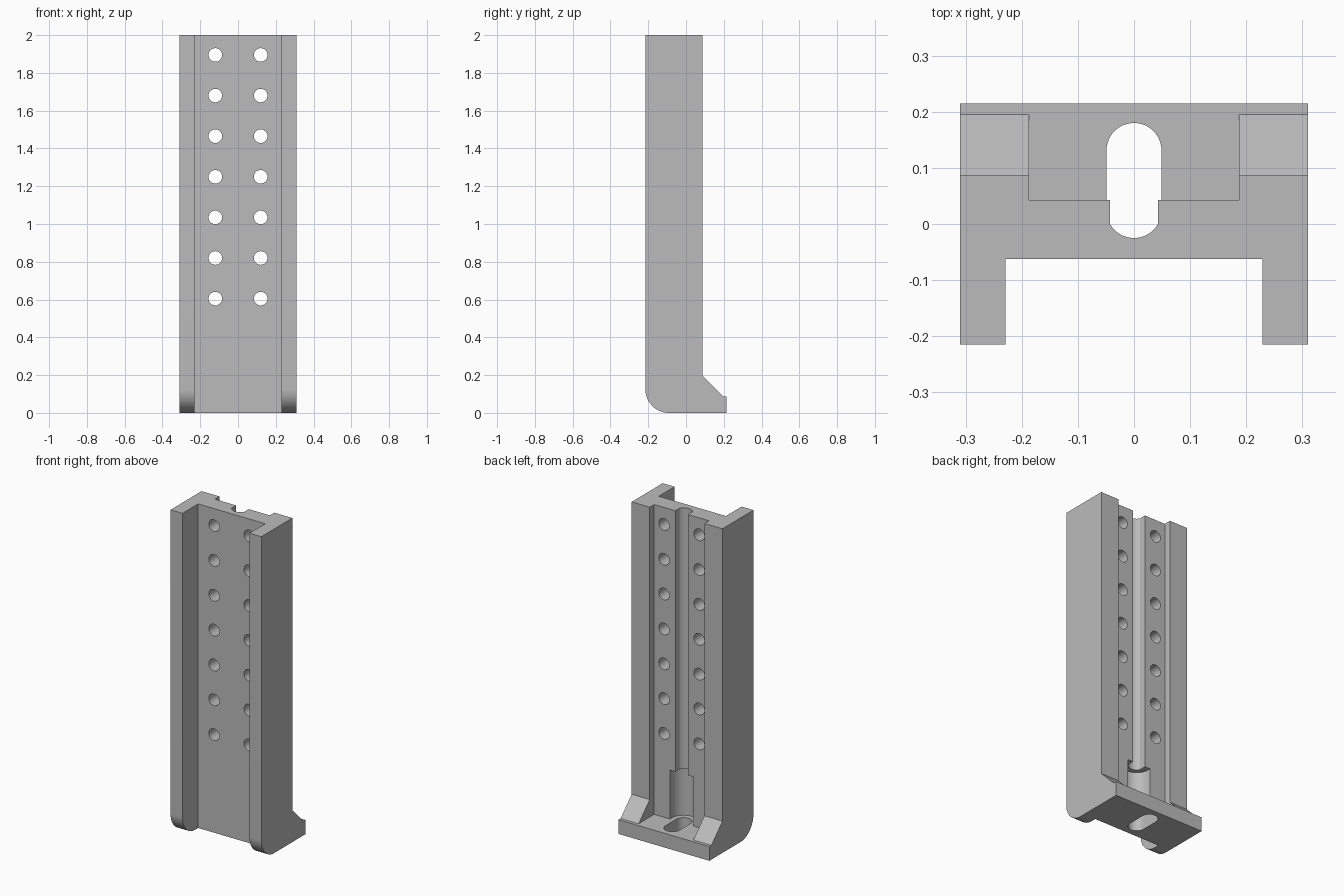
import bpy, bmesh, math
from mathutils import Vector

cube = bpy.data.objects.get("Cube")
if cube:
    bpy.data.objects.remove(cube, do_unlink=True)

FLOOR = 0.088      # top of the foot
WEB_BACK = 0.043   # rear face of the web between the rails

grey = bpy.data.materials.new("plain_grey")
grey.use_nodes = True
grey.diffuse_color = (0.5, 0.5, 0.5, 1)
grey.node_tree.nodes["Principled BSDF"].inputs["Base Color"].default_value = (0.5, 0.5, 0.5, 1)


def prism(name, points, offset):
    """Extrude a closed outline of 3D points by an offset."""
    bm = bmesh.new()
    face = bm.faces.new([bm.verts.new(p) for p in points])
    ext = bmesh.ops.extrude_face_region(bm, geom=[face])
    bmesh.ops.translate(bm, vec=Vector(offset),
                        verts=[v for v in ext["geom"] if isinstance(v, bmesh.types.BMVert)])
    bmesh.ops.recalc_face_normals(bm, faces=bm.faces)
    mesh = bpy.data.meshes.new(name)
    bm.to_mesh(mesh)
    bm.free()
    mesh.materials.append(grey)
    obj = bpy.data.objects.new(name, mesh)
    bpy.context.collection.objects.link(obj)
    return obj


def upright(name, outline, z0, z1):
    return prism(name, [(x, y, z0) for x, y in outline], (0, 0, z1 - z0))


def box(name, half, y0, y1, z0, z1):
    return upright(name, [(-half, y0), (half, y0), (half, y1), (-half, y1)], z0, z1)


def arc(cx, cy, r, a0, a1, n):
    return [(cx + r * math.cos(a0 + (a1 - a0) * i / n),
             cy + r * math.sin(a0 + (a1 - a0) * i / n)) for i in range(n + 1)]


def cut(body, cutter):
    cutter.hide_render = True
    mod = body.modifiers.new("cut", "BOOLEAN")
    mod.operation = "DIFFERENCE"
    mod.solver = "EXACT"
    mod.object = cutter
    bpy.context.view_layer.objects.active = body
    bpy.ops.object.modifier_apply(modifier=mod.name)
    bpy.data.objects.remove(cutter, do_unlink=True)


# Side outline with rounded front toe, rear foot and gusset slope
side = arc(-0.09, 0.125, 0.125, math.pi, 1.5 * math.pi, 20)
side += [(0.215, 0), (0.215, FLOOR), (0.195, FLOOR), (0.087, 0.196), (0.087, 2), (-0.215, 2)]
body = prism("rail_bracket", [(-0.31, y, z) for y, z in side], (0.62, 0, 0))

# Front and rear channels
cut(body, box("front_channel", 0.229, -0.4, -0.062, -0.1, 2.1))
cut(body, box("rear_channel", 0.187, WEB_BACK, 0.4, FLOOR, 2.1))

# Wide screw head pocket at the bottom of the web
pocket = arc(0, 0.024, 0.08, math.pi, 2 * math.pi, 32) + [(0.08, 0.2), (-0.08, 0.2)]
cut(body, upright("head_pocket", pocket, FLOOR, 0.39))

# Narrow round-bottomed groove up the web
a = math.acos(0.043 / 0.049)
groove = arc(0, 0.024, 0.049, math.pi + a, 2 * math.pi - a, 24) + [(0.043, 0.2), (-0.043, 0.2)]
cut(body, upright("web_groove", groove, 0.3, 2.1))

# Adjustment slot through the foot
slot = arc(0, 0.024, 0.049, math.pi, 2 * math.pi, 24) + arc(0, 0.131, 0.049, 0, math.pi, 24)
cut(body, upright("foot_slot", slot, -0.1, 0.2))

# Two columns of holes through the web
for row in range(7):
    for x in (-0.12, 0.12):
        ring = arc(x, 0.605 + 0.215 * row, 0.036, 0, 2 * math.pi, 32)[:-1]
        cut(body, prism("hole", [(px, -0.1, pz) for px, pz in ring], (0, 0.2, 0)))

bpy.ops.object.select_all(action="DESELECT")
body.select_set(True)
bpy.context.view_layer.objects.active = body
bpy.ops.object.shade_smooth_by_angle(angle=math.radians(25))
